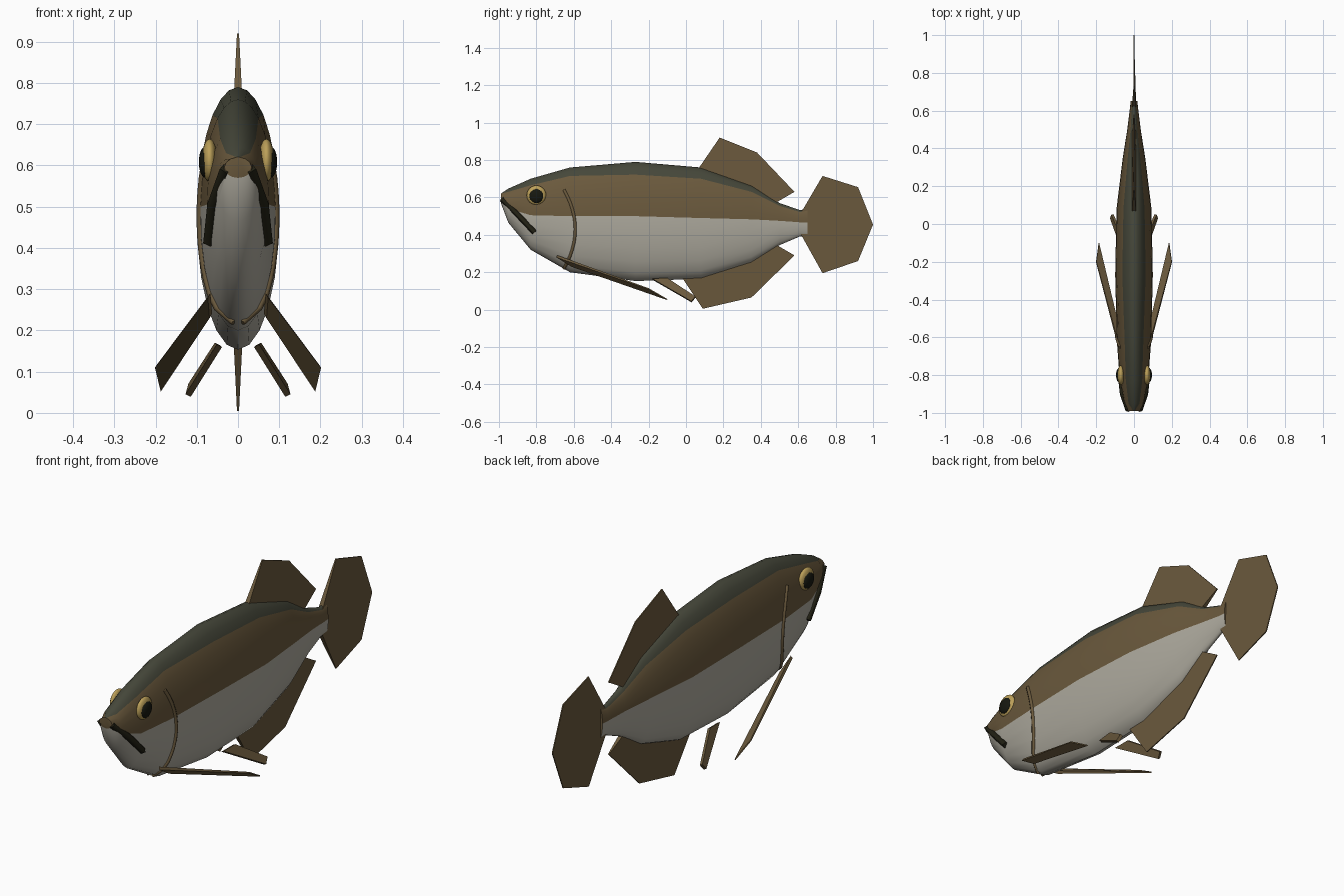
import bpy, bmesh, math
from mathutils import Vector

cube = bpy.data.objects.get("Cube")
if cube:
    bpy.data.objects.remove(cube, do_unlink=True)


def material(name, rgb):
    m = bpy.data.materials.new(name)
    m.use_nodes = True
    m.diffuse_color = (*rgb, 1)
    bsdf = m.node_tree.nodes["Principled BSDF"]
    bsdf.inputs["Base Color"].default_value = (*rgb, 1)
    bsdf.inputs["Roughness"].default_value = 0.6
    return m


BELLY = material("pale belly", (0.42, 0.40, 0.34))
BROWN = material("brown flank", (0.145, 0.1, 0.046))
BACK = material("dark olive back", (0.06, 0.063, 0.042))
MOUTH = material("dark mouth", (0.016, 0.015, 0.007))
GOLD = material("gold iris", (0.5, 0.35, 0.1))
BLACK = material("black pupil", (0.008, 0.009, 0.005))


def finish(bm, name, mats, smooth=None):
    bmesh.ops.recalc_face_normals(bm, faces=bm.faces)
    me = bpy.data.meshes.new(name)
    bm.to_mesh(me)
    bm.free()
    ob = bpy.data.objects.new(name, me)
    bpy.context.collection.objects.link(ob)
    for m in mats:
        me.materials.append(m)
    if smooth:
        bpy.ops.object.select_all(action="DESELECT")
        ob.select_set(True)
        bpy.context.view_layer.objects.active = ob
        bpy.ops.object.shade_smooth_by_angle(angle=math.radians(smooth))
    return ob


# Body stations: y, bottom, belly line, back line, top, half width
STATIONS = [
    (-0.99, 0.57, 0.585, 0.62, 0.62, 0.033),
    (-0.95, 0.465, 0.54, 0.63, 0.647, 0.05),
    (-0.83, 0.32, 0.505, 0.665, 0.70, 0.075),
    (-0.62, 0.20, 0.50, 0.715, 0.76, 0.091),
    (-0.27, 0.153, 0.50, 0.722, 0.79, 0.1),
    (0.08, 0.165, 0.49, 0.70, 0.76, 0.093),
    (0.35, 0.25, 0.483, 0.63, 0.665, 0.06),
    (0.50, 0.345, 0.475, 0.555, 0.57, 0.036),
    (0.61, 0.392, 0.467, 0.522, 0.532, 0.022),
    (0.65, 0.39, 0.466, 0.53, 0.54, 0.018),
]
BANDS = (6, 4, 3)  # segments across belly, flank and back


def half_ring(y, bottom, belly, back, top, w):
    mid, h = (top + bottom) / 2, (top - bottom) / 2
    line = [math.asin(max(-1, min(0.995, (z - mid) / h))) for z in (belly, back)]
    stops = [-math.pi / 2, *line, math.pi / 2]
    angles = [a + (b - a) * i / n for a, b, n in zip(stops, stops[1:], BANDS)
              for i in range(n)] + [math.pi / 2]
    return [Vector((w * math.cos(a), y, mid + h * math.sin(a))) for a in angles]


def body_x(y, z):
    """Half width of the body at a point on its side."""
    for a, b in zip(STATIONS, STATIONS[1:]):
        if a[0] <= y <= b[0]:
            t = (y - a[0]) / (b[0] - a[0])
            _, lo, _, _, hi, w = [p + (q - p) * t for p, q in zip(a, b)]
            u = (z - (lo + hi) / 2) / ((hi - lo) / 2)
            return w * math.sqrt(max(0, 1 - u * u))
    return 0


# Body, coloured in three lengthwise bands
bm = bmesh.new()
rings = []
for s in STATIONS:
    half = half_ring(*s)
    full = half + [Vector((-p.x, p.y, p.z)) for p in half[-2:0:-1]]
    rings.append([bm.verts.new(p) for p in full])
n, top_i = len(rings[0]), sum(BANDS)
for a, b in zip(rings, rings[1:]):
    for i in range(n):
        j = (i + 1) % n
        f = bm.faces.new((a[i], a[j], b[j], b[i]))
        k = i if i < top_i else n - 1 - i
        f.material_index = 0 if k < BANDS[0] else 1 if k < BANDS[0] + BANDS[1] else 2
for ring in (rings[0], rings[-1]):
    bm.faces.new(ring).material_index = 1
finish(bm, "body", (BELLY, BROWN, BACK), 45)


def fin(name, pts, thickness):
    """Flat plate whose thickness may vary from point to point."""
    pts = [Vector(p) for p in pts]
    normal = (pts[1] - pts[0]).cross(pts[2] - pts[0]).normalized()
    bm = bmesh.new()
    sides = [[bm.verts.new(p + normal * t * s) for p, t in zip(pts, thickness)]
             for s in (-0.5, 0.5)]
    bm.faces.new(sides[0])
    bm.faces.new(sides[1])
    for i in range(len(pts)):
        j = (i + 1) % len(pts)
        bm.faces.new((sides[0][i], sides[0][j], sides[1][j], sides[1][i]))
    finish(bm, name, (BROWN,))


# Upright fins on the centre line
THICK, THIN = 0.024, 0.005
MEDIAN = {
    "dorsal_fin": [(0.05, 0.73), (0.18, 0.92), (0.38, 0.84), (0.58, 0.63), (0.46, 0.56)],
    "anal_fin": [(-0.04, 0.2), (0.09, 0.005), (0.35, 0.065), (0.58, 0.29), (0.46, 0.36)],
    "tail_fin": [(0.61, 0.51), (0.73, 0.715), (0.92, 0.655), (1.0, 0.455),
                 (0.92, 0.26), (0.73, 0.195), (0.61, 0.41)],
}
for name, pts in MEDIAN.items():
    thick = [THICK] + [THIN] * (len(pts) - 2) + [THICK]
    fin(name, [(0, y, z) for y, z in pts], thick)


def tube(name, pts, radius, mat, round_steps):
    cu = bpy.data.curves.new(name, "CURVE")
    cu.dimensions = "3D"
    cu.bevel_depth = radius
    cu.bevel_resolution = round_steps
    cu.use_fill_caps = True
    sp = cu.splines.new("POLY")
    sp.points.add(len(pts) - 1)
    for p, co in zip(sp.points, pts):
        p.co = (*co, 1)
    cu.materials.append(mat)
    bpy.context.collection.objects.link(bpy.data.objects.new(name, cu))


def ellipsoid(name, centre, size, mat):
    bm = bmesh.new()
    bmesh.ops.create_uvsphere(bm, u_segments=20, v_segments=12, radius=1)
    for v in bm.verts:
        v.co = Vector([c + r * k for c, r, k in zip(centre, size, v.co)])
    finish(bm, name, (mat,), 60)


# Paired parts
for side, s in (("left", 1), ("right", -1)):
    fin(side + "_pectoral_fin",
        [(s * x, y, z) for x, y, z in ((0.07, -0.69, 0.285), (0.2, -0.2, 0.112),
                                       (0.186, -0.1, 0.054), (0.066, -0.61, 0.235))],
        [0.014, 0.006, 0.006, 0.014])
    fin(side + "_pelvic_fin",
        [(s * x, y, z) for x, y, z in ((0.045, -0.18, 0.163), (0.05, -0.1, 0.167),
                                       (0.114, 0.05, 0.068), (0.121, 0.03, 0.042))],
        [0.014] * 4)
    ellipsoid(side + "_iris", (s * 0.069, -0.8, 0.612), (0.019, 0.052, 0.052), GOLD)
    ellipsoid(side + "_pupil", (s * 0.079, -0.8, 0.608), (0.016, 0.038, 0.038), BLACK)
    tube(side + "_lip", [(s * 0.03, -0.985, 0.592), (s * 0.06, -0.9, 0.508),
                         (s * 0.07, -0.81, 0.413)], 0.015, MOUTH, 0)
    # Gill edge follows the surface of the flank
    arc = []
    for i in range(13):
        u = i / 6 - 1
        y, z = -0.592 - 0.06 * u * u, 0.43 + 0.21 * u
        arc.append((s * body_x(y, z), y, z))
    tube(side + "_gill_edge", arc, 0.009, BROWN, 1)
